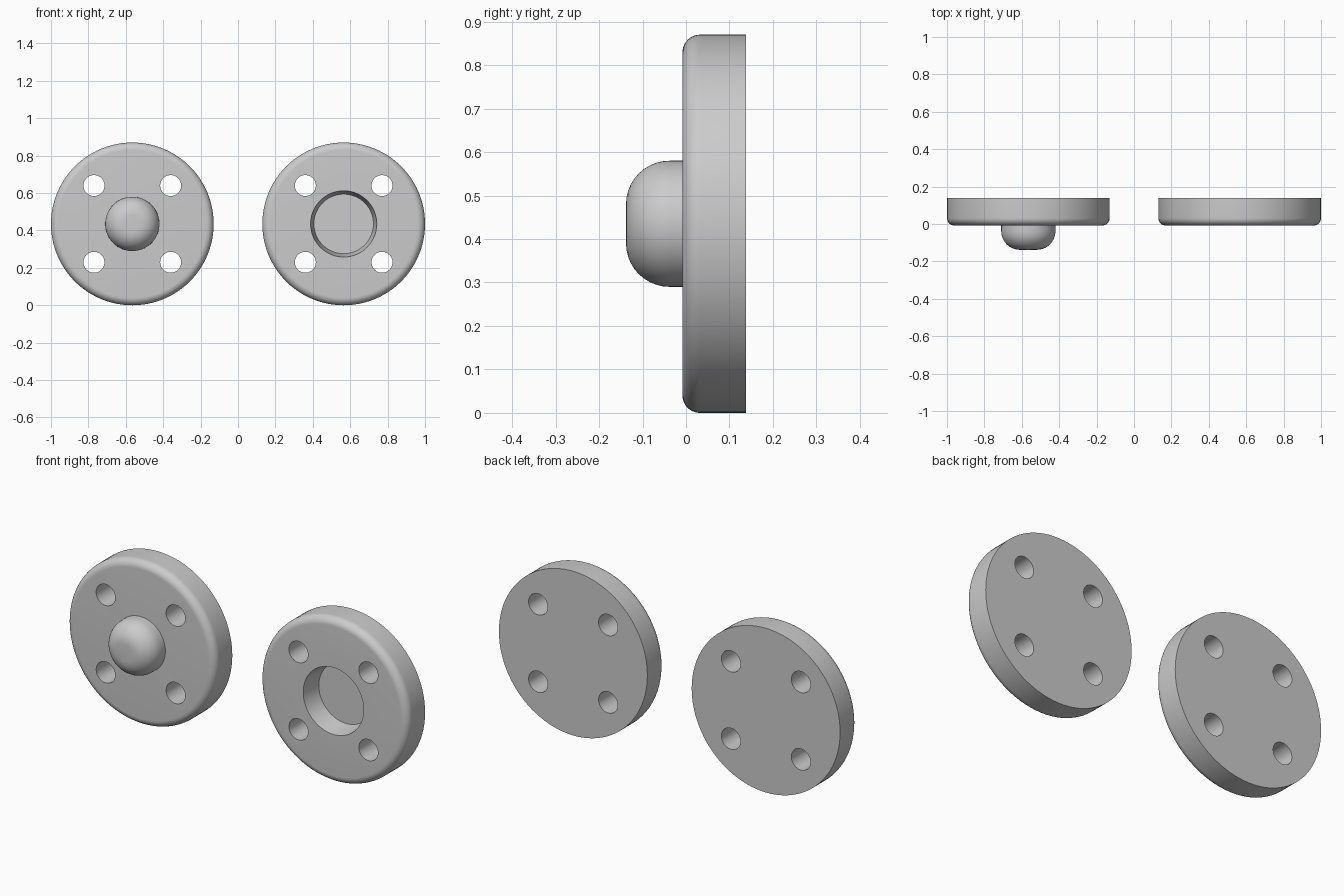
import bpy, bmesh
from math import sin, cos, pi, radians
from mathutils import Matrix, Vector

if "Cube" in bpy.data.objects:
    bpy.data.objects.remove(bpy.data.objects["Cube"], do_unlink=True)

R = 0.435                        # disc radius
FRONT, BACK = -0.008, 0.138      # disc faces
CENTRE_X, CENTRE_Z = 0.565, 0.435

grey = bpy.data.materials.new("light grey")
grey.use_nodes = True
colour = (0.6, 0.6, 0.6, 1)
grey.diffuse_color = colour
grey.node_tree.nodes["Principled BSDF"].inputs["Base Color"].default_value = colour


def rounded_edge(radius, front, fillet, steps=10):
    """Profile points of a rounded front rim, from the face to the side."""
    return [(radius - fillet + fillet * sin(pi / 2 * i / steps),
             front + fillet - fillet * cos(pi / 2 * i / steps))
            for i in range(steps + 1)]


def lathe(name, profile, x, segments=96):
    """Turn a (radius, y) profile around the y axis."""
    bm = bmesh.new()
    verts = [bm.verts.new((r, y, 0)) for r, y in profile]
    edges = [bm.edges.new(pair) for pair in zip(verts, verts[1:])]
    bmesh.ops.spin(bm, geom=verts + edges, cent=(0, 0, 0), axis=(0, 1, 0),
                   angle=2 * pi, steps=segments, use_duplicate=False)
    bmesh.ops.remove_doubles(bm, verts=bm.verts, dist=0.0001)
    bmesh.ops.dissolve_degenerate(bm, edges=bm.edges, dist=0.00001)
    bmesh.ops.recalc_face_normals(bm, faces=bm.faces)
    mesh = bpy.data.meshes.new(name)
    bm.to_mesh(mesh)
    bm.free()
    mesh.materials.append(grey)
    obj = bpy.data.objects.new(name, mesh)
    obj.location = (x, 0, CENTRE_Z)
    bpy.context.collection.objects.link(obj)
    return obj


def activate(obj):
    bpy.ops.object.select_all(action='DESELECT')
    obj.select_set(True)
    bpy.context.view_layer.objects.active = obj


def drill_holes(disc):
    """Cut the four screw holes right through the disc."""
    bm = bmesh.new()
    for sx in (-1, 1):
        for sz in (-1, 1):
            place = Matrix.Translation((sx * 0.205, 0.065, sz * 0.205))
            bmesh.ops.create_cone(bm, cap_ends=True, segments=48, radius1=0.056,
                                  radius2=0.056, depth=0.4,
                                  matrix=place @ Matrix.Rotation(pi / 2, 4, 'X'))
    mesh = bpy.data.meshes.new("hole_cutter")
    bm.to_mesh(mesh)
    bm.free()
    mesh.materials.append(grey)
    cutter = bpy.data.objects.new("hole_cutter", mesh)
    cutter.location = disc.location
    cutter.hide_render = True
    bpy.context.collection.objects.link(cutter)
    mod = disc.modifiers.new("holes", 'BOOLEAN')
    mod.operation, mod.solver, mod.object = 'DIFFERENCE', 'EXACT', cutter
    activate(disc)
    bpy.ops.object.modifier_apply(modifier=mod.name)
    bpy.data.objects.remove(cutter, do_unlink=True)


# Discs: plain one for the stud, recessed one for the socket
rim = rounded_edge(R, FRONT, 0.04) + [(R, BACK), (0, BACK)]
stud_disc = lathe("stud_disc", [(0, FRONT)] + rim, -CENTRE_X)
floor = FRONT + 0.105
socket_disc = lathe("socket_disc",
                    [(0, floor), (0.159, floor), (0.177, FRONT)] + rim, CENTRE_X)
for disc in (stud_disc, socket_disc):
    drill_holes(disc)

# Rounded stud, seated slightly inside its disc
stud = lathe("stud", [(0, -0.138)] + rounded_edge(0.145, -0.138, 0.1)
             + [(0.145, 0.01), (0, 0.01)], -CENTRE_X)

for obj in (stud_disc, socket_disc, stud):
    activate(obj)
    bpy.ops.object.shade_smooth_by_angle(angle=radians(30))
